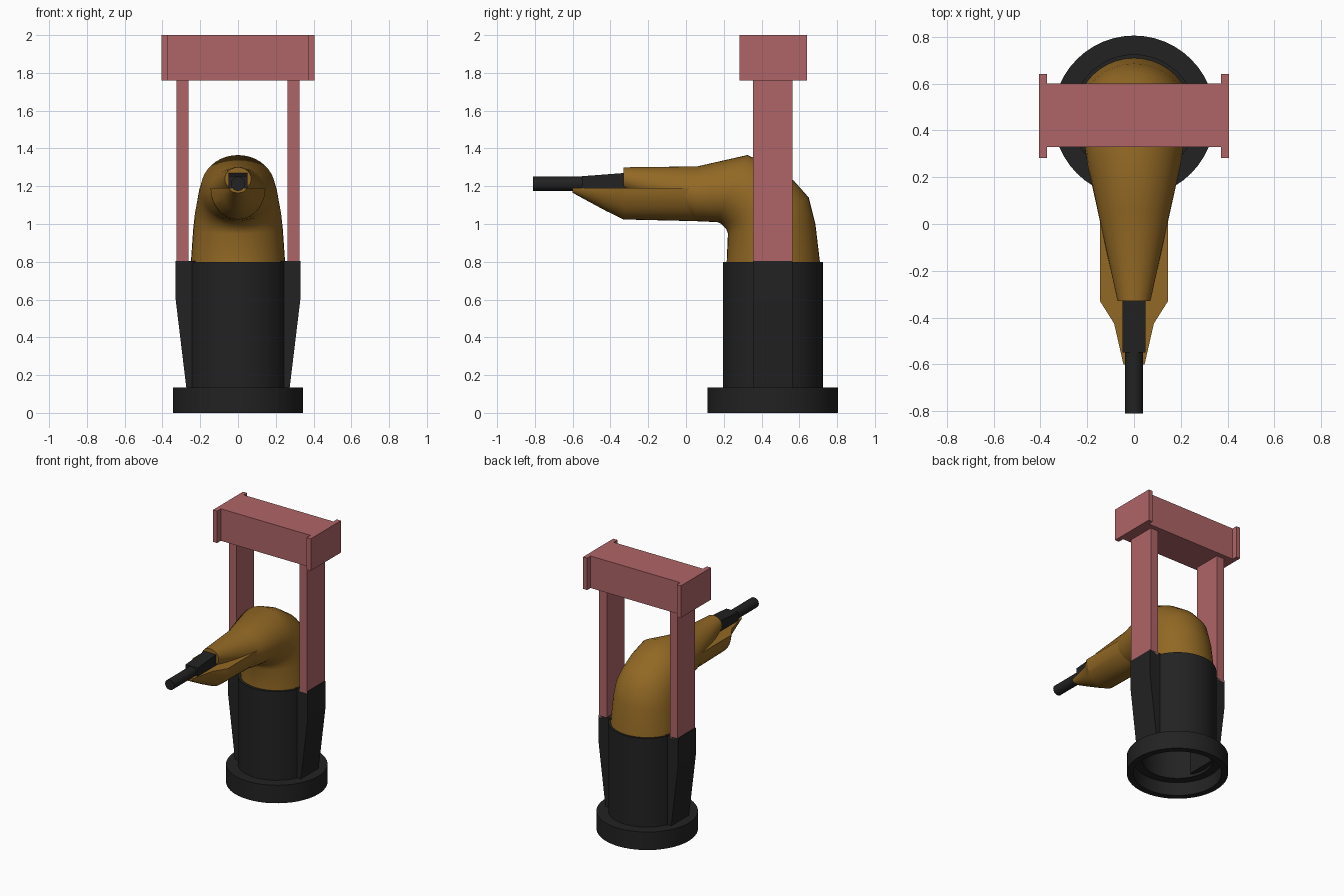
import bpy, bmesh, math
from mathutils import Vector

if "Cube" in bpy.data.objects:
    bpy.data.objects.remove(bpy.data.objects["Cube"])

CY = 0.46  # y of the turret axis


def material(name, rgb):
    m = bpy.data.materials.new(name)
    m.diffuse_color = (*rgb, 1)
    m.use_nodes = True
    m.node_tree.nodes["Principled BSDF"].inputs["Base Color"].default_value = m.diffuse_color
    return m


BLACK = material("charcoal", (0.016, 0.016, 0.016))
OCHRE = material("ochre", (0.29, 0.14, 0.018))
RED = material("dusty_red", (0.43, 0.128, 0.136))


def loft(name, rings, mat, smooth=None):
    """Skin a list of equal-length point rings and cap both ends."""
    bm = bmesh.new()
    vs = [[bm.verts.new(p) for p in r] for r in rings]
    n = len(rings[0])
    for a, b in zip(vs, vs[1:]):
        for i in range(n):
            j = (i + 1) % n
            bm.faces.new((a[i], a[j], b[j], b[i]))
    bm.faces.new(vs[0])
    bm.faces.new(vs[-1])
    bmesh.ops.recalc_face_normals(bm, faces=bm.faces)
    me = bpy.data.meshes.new(name)
    bm.to_mesh(me)
    bm.free()
    me.materials.append(mat)
    ob = bpy.data.objects.new(name, me)
    bpy.context.collection.objects.link(ob)
    if smooth:
        bpy.ops.object.select_all(action='DESELECT')
        ob.select_set(True)
        bpy.context.view_layer.objects.active = ob
        bpy.ops.object.shade_smooth_by_angle(angle=math.radians(smooth))
    return ob


def circle(r, z, n=48):
    return [(r * math.cos(2 * math.pi * i / n), CY + r * math.sin(2 * math.pi * i / n), z)
            for i in range(n)]


def oval(inner, outer, w, n=40):
    """Ellipse across x, spanning two (y, z) points."""
    a, b = Vector((0, *inner)), Vector((0, *outer))
    c, h = (a + b) / 2, (b - a) / 2
    return [c + h * math.sin(2 * math.pi * i / n) + Vector((w * math.cos(2 * math.pi * i / n), 0, 0))
            for i in range(n)]


def half_oval(y, top, bottom, w, n=20):
    """Flat-topped lower half of an ellipse."""
    return [(w * math.cos(math.pi * i / n), y, top - (top - bottom) * math.sin(math.pi * i / n))
            for i in range(n + 1)]


def rect(y, x, z0, z1):
    return [(-x, y, z0), (x, y, z0), (x, y, z1), (-x, y, z1)]


def box(name, x0, x1, y0, y1, z0, z1, mat):
    return loft(name, [[(x0, y, z0), (x1, y, z0), (x1, y, z1), (x0, y, z1)] for y in (y0, y1)], mat)


# pedestal with flanged foot, hollow underneath
loft("pedestal", [circle(r, z) for r, z in (
    (0.24, 0.6), (0.24, 0.1), (0.30, 0.1), (0.30, 0), (0.345, 0),
    (0.345, 0.135), (0.265, 0.135), (0.265, 0.8))], BLACK, 30)

# swivel body: an elbow from the pedestal to the tapered snout
loft("elbow_body", [oval(*s) for s in (
    ((0.215, 0.79), (0.71, 0.79), 0.25),
    ((0.222, 0.95), (0.685, 1.0), 0.237),
    ((0.212, 0.975), (0.65, 1.14), 0.228),
    ((0.195, 0.993), (0.57, 1.23), 0.217),
    ((0.18, 1.005), (0.45, 1.31), 0.208),
    ((0.165, 1.01), (0.325, 1.365), 0.197),
    ((0.05, 1.015), (0.06, 1.305), 0.155),
    ((-0.33, 1.18), (-0.33, 1.30), 0.07))], OCHRE, 45)

# trough below the snout
loft("lower_trough", [half_oval(*s) for s in (
    (0.10, 1.19, 1.014, 0.145), (-0.33, 1.19, 1.024, 0.145),
    (-0.425, 1.19, 1.07, 0.085), (-0.60, 1.19, 1.165, 0.045))], OCHRE, 30)

# nozzle block and tip
loft("nozzle_block", [rect(-0.30, 0.05, 1.19, 1.272), rect(-0.55, 0.05, 1.19, 1.253)], BLACK)
loft("nozzle_tip", [oval((y, 1.175), (y, 1.251), 0.038, 20) for y in (-0.53, -0.81)], BLACK, 30)

# paired parts on each side
for s, side in ((1, "right"), (-1, "left")):
    fin = ((0.2, 0.12), (0.272, 0.12), (0.33, 0.6), (0.33, 0.805), (0.2, 0.805))
    loft(side + "_fin", [[(s * x, y, z) for x, z in fin] for y in (0.355, 0.565)], BLACK)
    box(side + "_pillar", s * 0.262, s * 0.325, 0.355, 0.565, 0.79, 1.77, RED)
    box(side + "_end_plate", s * 0.372, s * 0.406, 0.283, 0.64, 1.76, 2.0, RED)

# crossbar joining the pillars
box("crossbar", -0.373, 0.373, 0.328, 0.6, 1.76, 2.0, RED)
